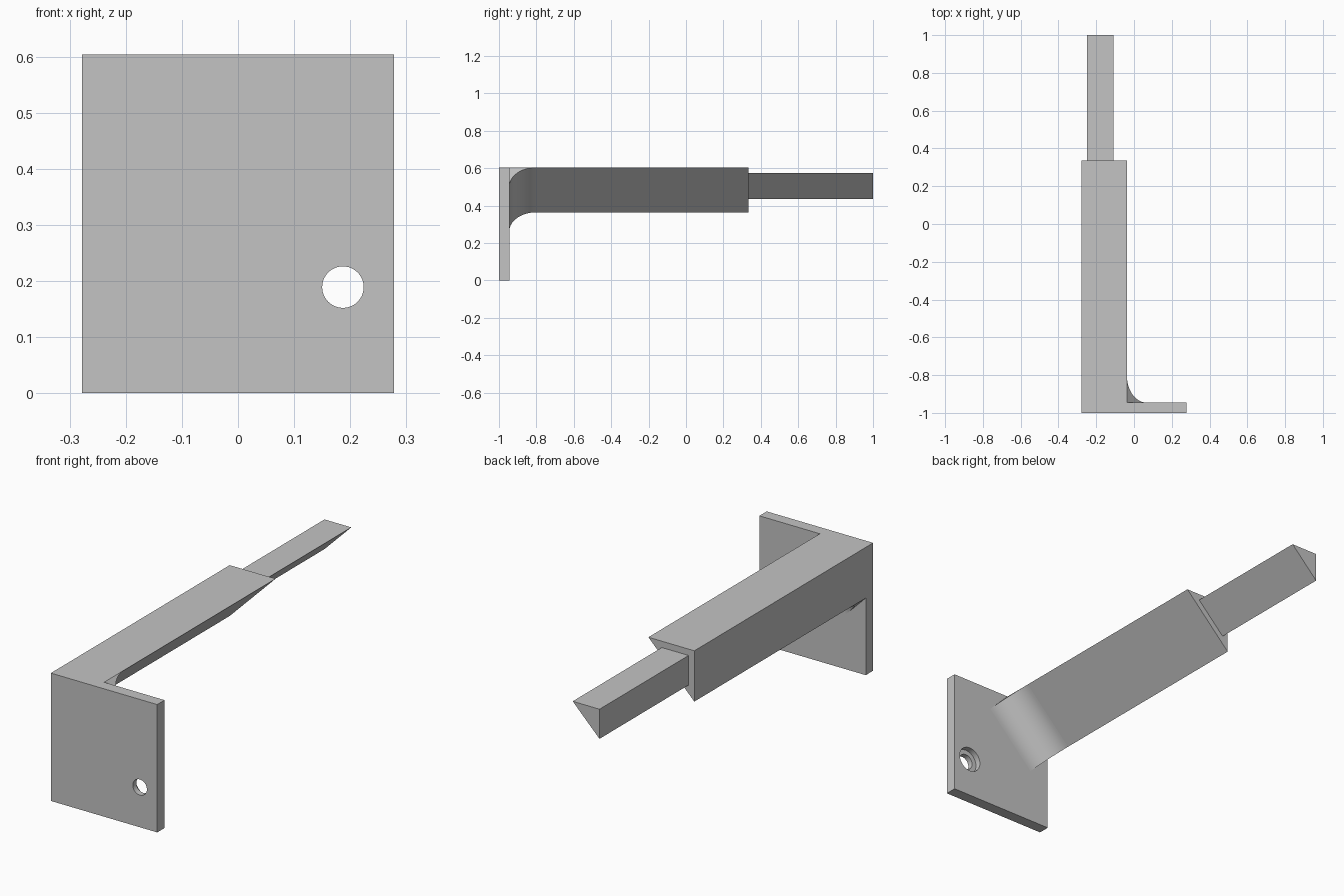
import bpy, bmesh, math
from mathutils import Vector

if "Cube" in bpy.data.objects:
    bpy.data.objects.remove(bpy.data.objects["Cube"], do_unlink=True)

grey = bpy.data.materials.new("plain grey")
grey.use_nodes = True
COLOUR = (0.55, 0.55, 0.55, 1)
grey.diffuse_color = COLOUR
grey.node_tree.nodes["Principled BSDF"].inputs["Base Color"].default_value = COLOUR

# Main dimensions
SIDE, TOP = 0.278, 0.604        # half width and height of the plate
FRONT, BACK = -1.0, -0.945      # plate faces
LEG = 0.24                      # short sides of the triangular arm
SHOULDER, TIP = 0.335, 1.0      # end of the arm, end of the spigot
RADIUS = 0.145                  # fillet under the arm
HOLE_X, HOLE_Z = 0.187, 0.189


def prism(name, points, sweep):
    """Extrude a closed planar outline along a vector."""
    bm = bmesh.new()
    face = bm.faces.new([bm.verts.new(p) for p in points])
    out = bmesh.ops.extrude_face_region(bm, geom=[face], use_keep_orig=True)
    moved = [g for g in out["geom"] if isinstance(g, bmesh.types.BMVert)]
    bmesh.ops.translate(bm, verts=moved, vec=sweep)
    bmesh.ops.recalc_face_normals(bm, faces=bm.faces)
    mesh = bpy.data.meshes.new(name)
    bm.to_mesh(mesh)
    bm.free()
    mesh.materials.append(grey)
    obj = bpy.data.objects.new(name, mesh)
    bpy.context.collection.objects.link(obj)
    return obj


def activate(obj):
    bpy.ops.object.select_all(action="DESELECT")
    obj.select_set(True)
    bpy.context.view_layer.objects.active = obj


def triangle(x, z, leg, y):
    """Right-angled section with its corner at upper right of the model."""
    return [(x, y, z), (x + leg, y, z), (x, y, z - leg)]


def drill(obj, radius, start, end):
    """Cut a round hole along y."""
    ring = [(HOLE_X + radius * math.cos(a), start, HOLE_Z + radius * math.sin(a))
            for a in (math.tau * i / 48 for i in range(48))]
    cutter = prism("hole_cutter", ring, (0, end - start, 0))
    cutter.hide_render = True
    mod = obj.modifiers.new("hole", "BOOLEAN")
    mod.operation, mod.solver, mod.object = "DIFFERENCE", "EXACT", cutter
    activate(obj)
    bpy.ops.object.modifier_apply(modifier=mod.name)
    bpy.data.objects.remove(cutter, do_unlink=True)


# Mounting plate with a through hole, recessed from behind
plate = prism("mounting_plate",
              [(-SIDE, FRONT, 0), (SIDE, FRONT, 0), (SIDE, FRONT, TOP), (-SIDE, FRONT, TOP)],
              (0, BACK - FRONT, 0))
drill(plate, 0.037, FRONT - 0.1, BACK + 0.1)
drill(plate, 0.06, BACK - 0.028, BACK + 0.1)

# Triangular arm and the thinner spigot at its end
prism("arm", triangle(-SIDE, TOP, LEG, BACK), (0, SHOULDER - BACK, 0))
prism("spigot", triangle(-SIDE + 0.03, TOP - 0.03, 0.14, SHOULDER), (0, TIP - SHOULDER, 0))

# Concave fillet between the sloping arm face and the plate
corner = Vector((-SIDE + LEG, BACK, TOP))
outward = Vector((1, 0, -1)).normalized()
steps = 20
outline = [corner]
for i in range(steps + 1):
    a = math.pi / 2 * i / steps
    outline.append(corner + outward * RADIUS * (1 - math.cos(a))
                   + Vector((0, RADIUS * (1 - math.sin(a)), 0)))
fillet = prism("arm_fillet", outline, (-LEG, 0, -LEG))

for obj in (plate, fillet):
    activate(obj)
    bpy.ops.object.shade_smooth_by_angle(angle=math.radians(30))
